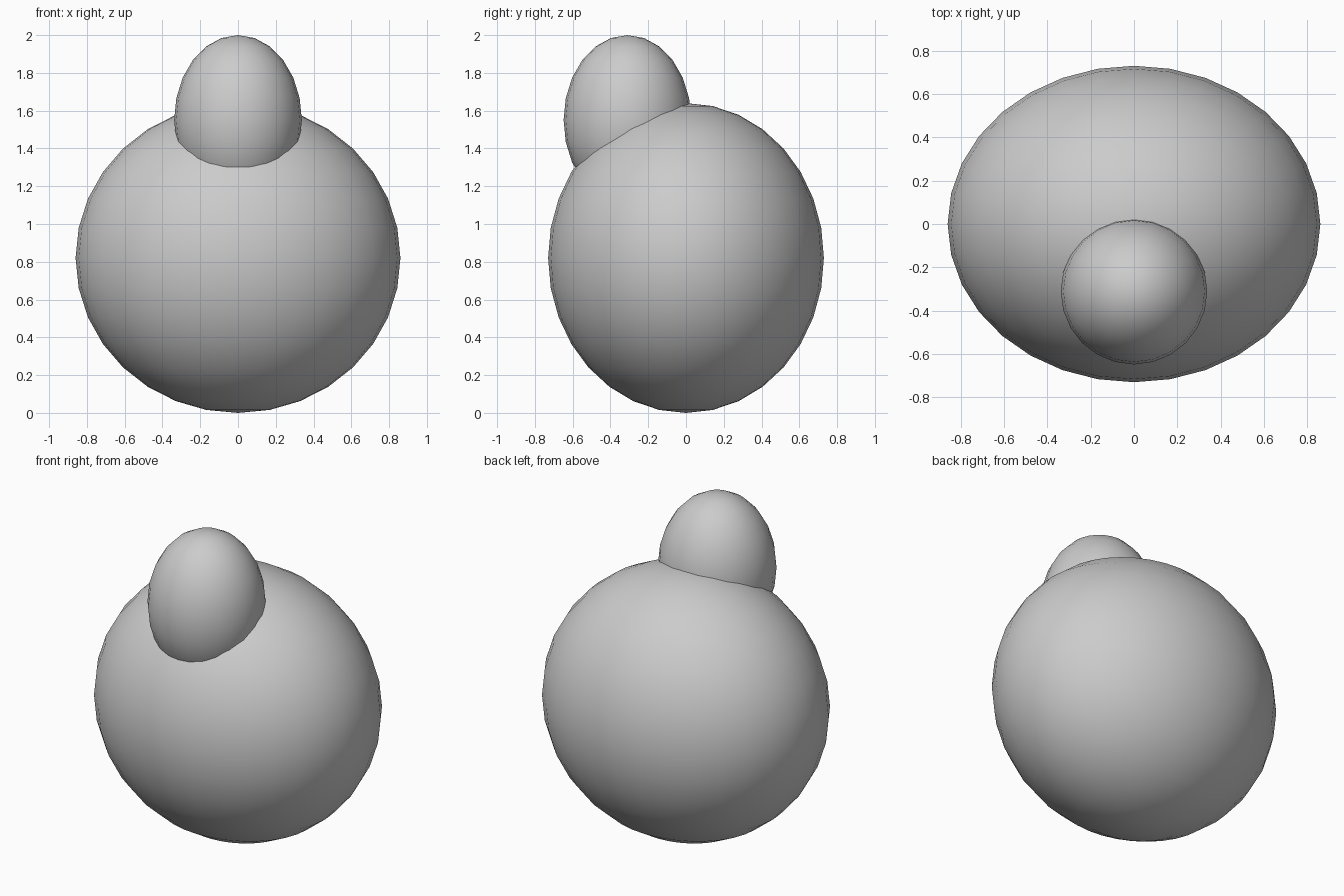
import bpy

if "Cube" in bpy.data.objects:
    bpy.data.objects.remove(bpy.data.objects["Cube"])


def ellipsoid(name, center, radii, segments, rings):
    bpy.ops.mesh.primitive_uv_sphere_add(segments=segments, ring_count=rings,
                                         radius=1, location=center)
    obj = bpy.context.object
    obj.name = name
    obj.scale = radii
    bpy.ops.object.transform_apply(location=False, rotation=False, scale=True)
    bpy.ops.object.shade_smooth()
    return obj


# Large rounded body
ellipsoid("body", (0, 0, 0.82), (0.86, 0.73, 0.82), 32, 16)

# Egg-shaped head sunk into the upper front of the body
ellipsoid("head", (0, -0.31, 1.55), (0.338, 0.338, 0.45), 24, 12)
